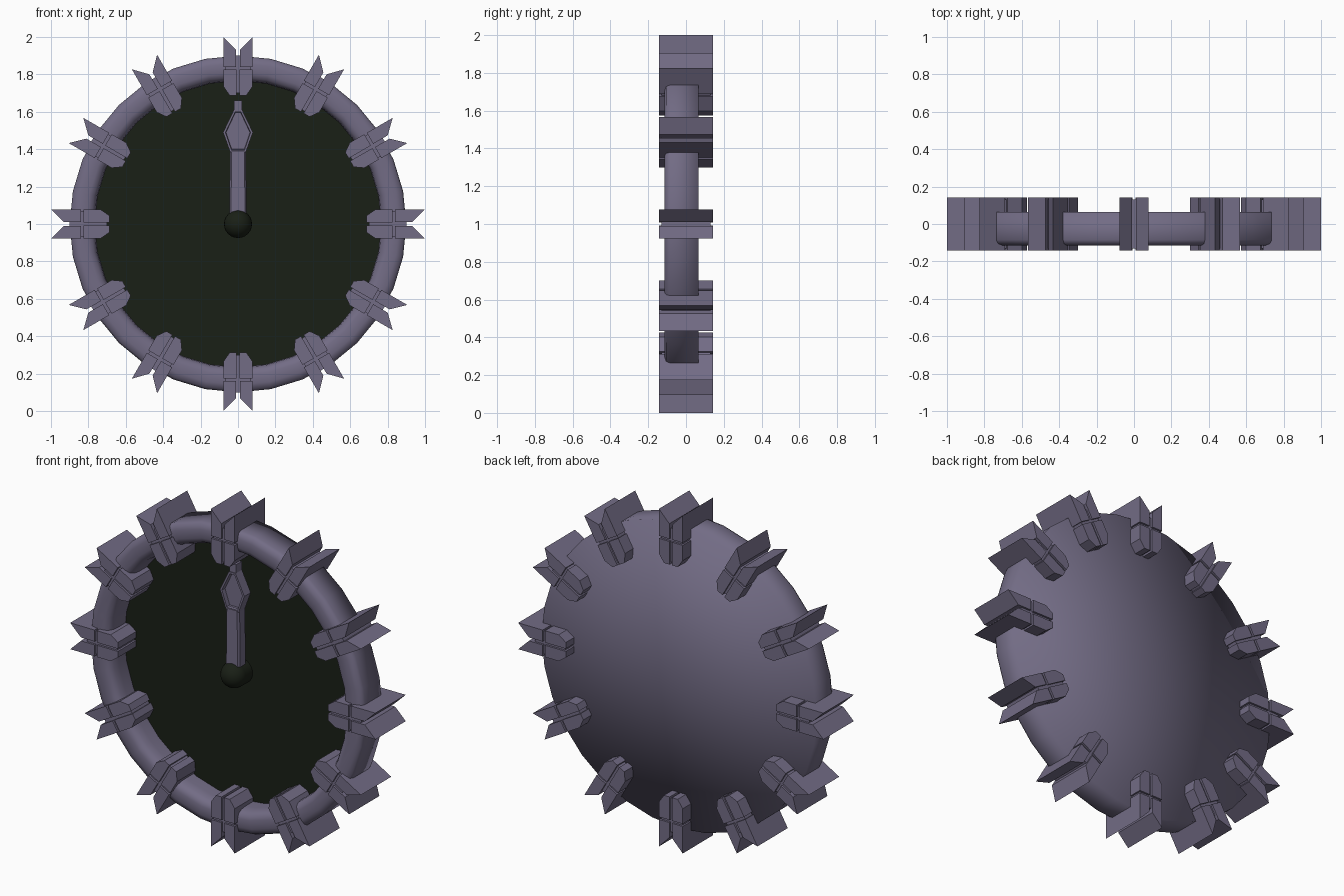
import bpy, bmesh, math
from mathutils import Matrix, Vector

if "Cube" in bpy.data.objects:
    bpy.data.objects.remove(bpy.data.objects["Cube"])

CENTRE = Vector((0, 0, 1))


def material(name, rgb):
    m = bpy.data.materials.new(name)
    m.diffuse_color = (*rgb, 1)
    m.use_nodes = True
    m.node_tree.nodes["Principled BSDF"].inputs["Base Color"].default_value = m.diffuse_color
    return m


METAL = material("purple_grey_metal", (0.17, 0.15, 0.235))
DARK = material("dark_green", (0.010, 0.014, 0.008))


def finish(name, bm, mat, smooth=False):
    bmesh.ops.recalc_face_normals(bm, faces=bm.faces)
    for f in bm.faces:
        f.smooth = smooth
    me = bpy.data.meshes.new(name)
    bm.to_mesh(me)
    bm.free()
    me.materials.append(mat)
    ob = bpy.data.objects.new(name, me)
    bpy.context.collection.objects.link(ob)
    return ob


def lathe(name, profile, mat, steps=32, smooth=True):
    """Revolve (radius, y) points around the y axis through CENTRE."""
    bm = bmesh.new()
    vs = [bm.verts.new((r, y, 0)) for r, y in profile]
    es = [bm.edges.new(p) for p in zip(vs, vs[1:])]
    bmesh.ops.spin(bm, geom=vs + es, cent=(0, 0, 0), axis=(0, 1, 0),
                   angle=2 * math.pi, steps=steps)
    bmesh.ops.remove_doubles(bm, verts=bm.verts, dist=1e-4)
    bmesh.ops.translate(bm, verts=bm.verts, vec=CENTRE)
    return finish(name, bm, mat, smooth)


def prism(bm, pts, y0, y1):
    """Extrude an (x, z) outline from y0 (front) to y1; returns the front face."""
    a = [bm.verts.new((x, y0, z)) for x, z in pts]
    b = [bm.verts.new((x, y1, z)) for x, z in pts]
    front = bm.faces.new(a)
    bm.faces.new(b[::-1])
    n = len(pts)
    for i in range(n):
        j = (i + 1) % n
        bm.faces.new((a[i], b[i], b[j], a[j]))
    bmesh.ops.recalc_face_normals(bm, faces=bm.faces)
    return front


def mirrored(right):
    return right + [(-x, z) for x, z in reversed(right)]


# Case: flat back, straight outer wall, rounded front rim
lathe("case_ring", [(0, .065), (.9, .065), (.9, -.085), (.89, -.105),
                    (.86, -.115), (.81, -.115), (.785, -.105), (.77, -.08),
                    (.765, -.04), (.765, .04)], METAL)

# Dial disc, recessed in the case
lathe("dial", [(0, .03), (.77, .03)], DARK)

# Twelve clips, each of four blocks around a recessed cross-shaped core
outer_prong = [(.01, .84), (.01, .93), (.078, 1.0), (.078, .84)]
inner_block = [(.008, .825), (.078, .825), (.078, .735), (.045, .688), (.008, .688)]
for i in range(12):
    bm = bmesh.new()
    for s in (1, -1):
        for shape in (outer_prong, inner_block):
            prism(bm, [(s * x, z) for x, z in shape], -.142, .142)
    prism(bm, mirrored([(.03, .70), (.068, .74), (.068, .90), (.005, .90)]), -.13, .13)
    spin = Matrix.Rotation(i * math.pi / 6, 4, 'Y')
    bmesh.ops.transform(bm, matrix=Matrix.Translation(CENTRE) @ spin, verts=bm.verts)
    finish(f"hour_clip_{i + 1}", bm, METAL)

# Hand stem with a chamfered front
bm = bmesh.new()
f = prism(bm, mirrored([(.047, 1.0), (.042, 1.40)]), -.045, .005)
bmesh.ops.inset_region(bm, faces=[f], thickness=.012)
bmesh.ops.translate(bm, verts=f.verts, vec=(0, -.012, 0))
finish("hand_stem", bm, METAL)

# Hand head: diamond with a recessed panel, and a blunt tip
bm = bmesh.new()
f = prism(bm, mirrored([(.042, 1.385), (.08, 1.49), (.022, 1.61)]), -.055, .005)
bmesh.ops.inset_region(bm, faces=[f], thickness=.013)
bmesh.ops.inset_region(bm, faces=[f], thickness=.003)
bmesh.ops.translate(bm, verts=f.verts, vec=(0, .025, 0))
prism(bm, mirrored([(.022, 1.608), (.022, 1.66)]), -.05, .005)
finish("hand_head", bm, METAL)

# Hub: post and ball
lathe("hub_post", [(.075, .03), (.075, -.03)], DARK, 24)
bm = bmesh.new()
bmesh.ops.create_uvsphere(bm, u_segments=24, v_segments=12, radius=.075,
                          matrix=Matrix.Translation((0, -.035, 1.0)))
finish("hub_ball", bm, DARK, True)
